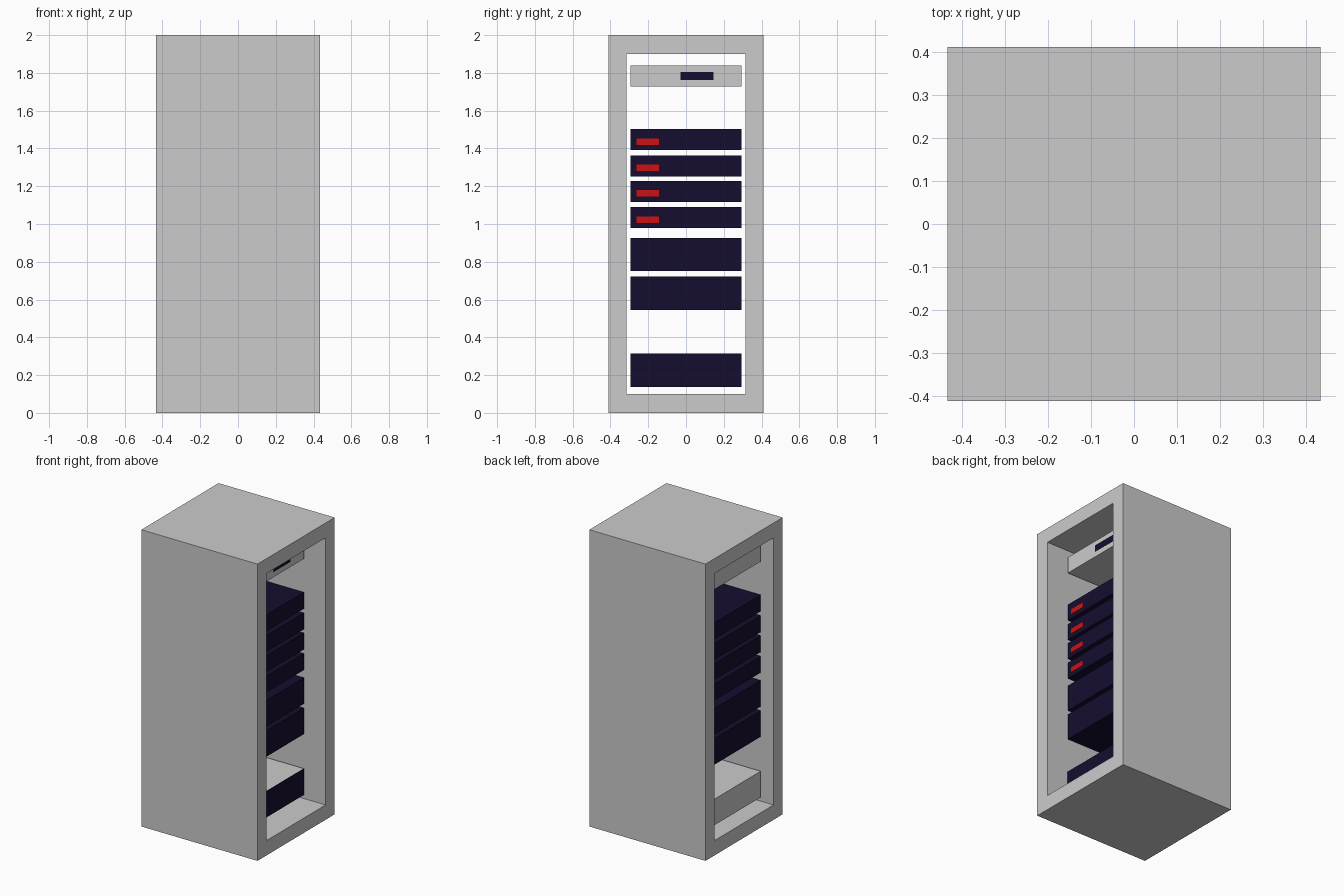
import bpy, bmesh

if "Cube" in bpy.data.objects:
    bpy.data.objects.remove(bpy.data.objects["Cube"])


def material(name, rgb):
    m = bpy.data.materials.new(name)
    m.diffuse_color = (*rgb, 1)
    m.use_nodes = True
    m.node_tree.nodes["Principled BSDF"].inputs["Base Color"].default_value = m.diffuse_color
    return m


def add_object(name, bm, mat=None):
    mesh = bpy.data.meshes.new(name)
    bmesh.ops.recalc_face_normals(bm, faces=bm.faces)
    bm.to_mesh(mesh)
    bm.free()
    if mat:
        mesh.materials.append(mat)
    ob = bpy.data.objects.new(name, mesh)
    bpy.context.collection.objects.link(ob)
    return ob


def box(name, x, y, z, mat=None):
    bm = bmesh.new()
    bmesh.ops.create_cube(bm, size=1)
    for v in bm.verts:
        v.co = [(a + b) / 2 + c * (b - a) for (a, b), c in zip((x, y, z), v.co)]
    return add_object(name, bm, mat)


navy = material("navy", (0.008, 0.004, 0.03))
red = material("red", (0.6, 0.006, 0.006))

# Cabinet shell: rectangular tube, open on both x sides
W, D = 0.433, 0.411
bm = bmesh.new()


def ring(x, y, z0, z1):
    return [bm.verts.new((x, a, b)) for a, b in ((-y, z0), (y, z0), (y, z1), (-y, z1))]


loops = [ring(-W, D, 0, 2), ring(W, D, 0, 2),
         ring(W, 0.314, 0.1, 1.9), ring(-W, 0.314, 0.1, 1.9)]
for a, b in zip(loops, loops[1:] + loops[:1]):
    for i in range(4):
        j = (i + 1) % 4
        bm.faces.new((a[i], a[j], b[j], b[i]))
add_object("cabinet_shell", bm)

# Rack units share one footprint
X, Y = (-0.352, 0.286), (-0.293, 0.293)
FACE = (0.284, 0.288)  # thin panels on the unit fronts

# Slim servers with red indicator
for i, z in enumerate((0.978, 1.117, 1.252, 1.391)):
    box(f"slim_server_{i + 1}", X, Y, (z, z + 0.111), navy)
    box(f"indicator_{i + 1}", FACE, (-0.262, -0.143), (z + 0.028, z + 0.062), red)

# Tall servers
for i, z in enumerate((0.546, 0.75)):
    box(f"tall_server_{i + 1}", X, Y, (z, z + 0.176), navy)

# Power unit at the bottom: grey body with a dark front
box("power_unit", X, Y, (0.138, 0.314))
box("power_unit_front", FACE, Y, (0.138, 0.314), navy)

# Switch at the top: grey body with a dark display
box("switch_unit", X, Y, (1.727, 1.838))
box("switch_display", FACE, (-0.03, 0.146), (1.763, 1.806), navy)
